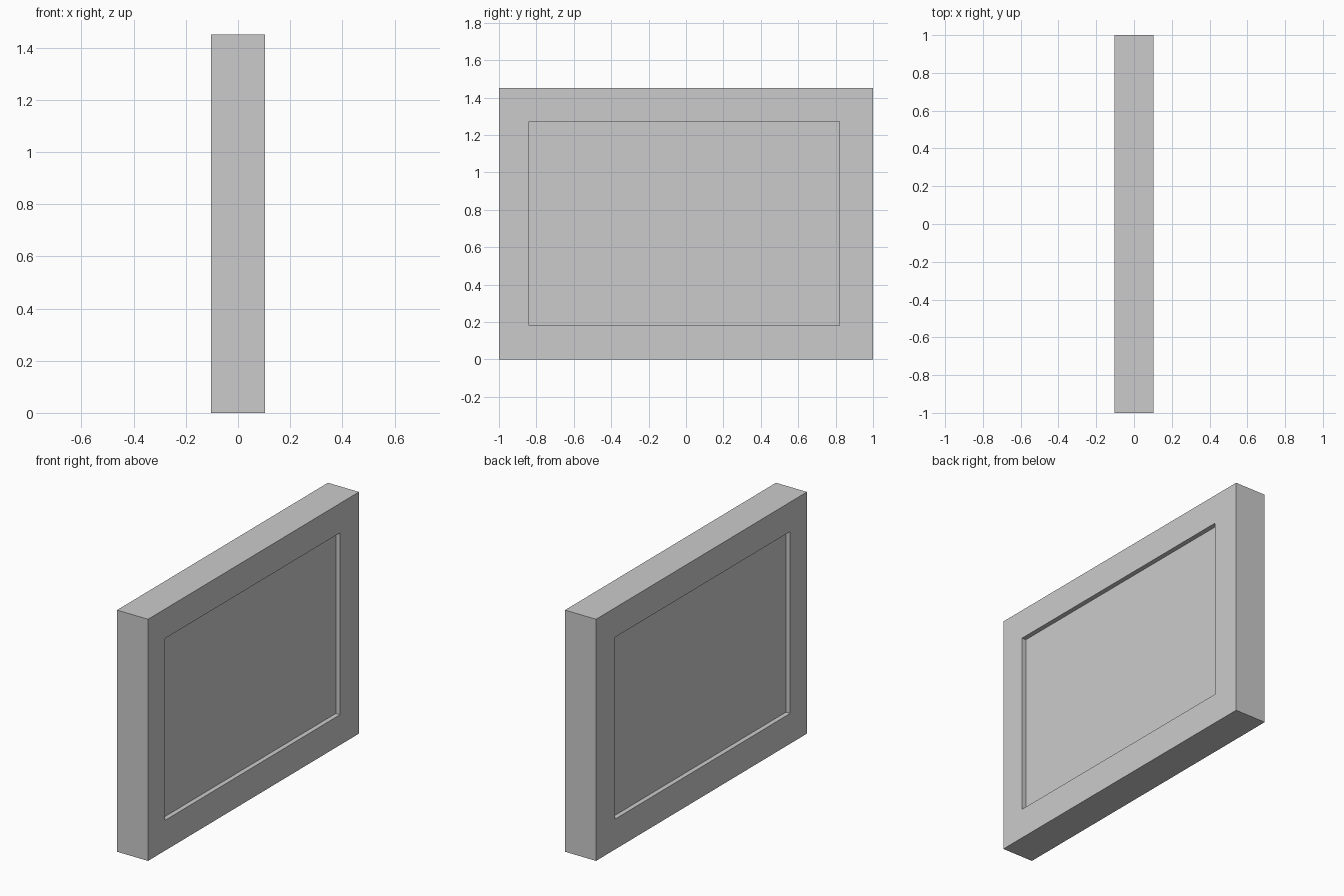
import bpy, bmesh

if "Cube" in bpy.data.objects:
    bpy.data.objects.remove(bpy.data.objects["Cube"])

HALF_T = 0.103                                # half thickness of the frame
DEPTH = 0.028                                 # recess depth on both faces
OUTER = (-1.0, 1.0, 0.0, 1.45)                # y min, y max, z min, z max
INNER = (-0.84, 0.82, 0.182, 1.273)


def loop(bm, rect, x):
    y0, y1, z0, z1 = rect
    return [bm.verts.new((x, y, z)) for y, z in ((y0, z0), (y1, z0), (y1, z1), (y0, z1))]


def bridge(bm, a, b):
    for i in range(4):
        j = (i + 1) % 4
        bm.faces.new((a[i], a[j], b[j], b[i]))


# Slab with a rectangular recess on each large face
bm = bmesh.new()
rims = []
for side in (-1, 1):
    rim = loop(bm, OUTER, side * HALF_T)
    lip = loop(bm, INNER, side * HALF_T)
    floor = loop(bm, INNER, side * (HALF_T - DEPTH))
    bridge(bm, rim, lip)
    bridge(bm, lip, floor)
    bm.faces.new(floor)
    rims.append(rim)
bridge(bm, *rims)                             # outer edge
bmesh.ops.recalc_face_normals(bm, faces=bm.faces)

mesh = bpy.data.meshes.new("framed_panel")
bm.to_mesh(mesh)
bm.free()
bpy.context.collection.objects.link(bpy.data.objects.new("framed_panel", mesh))
